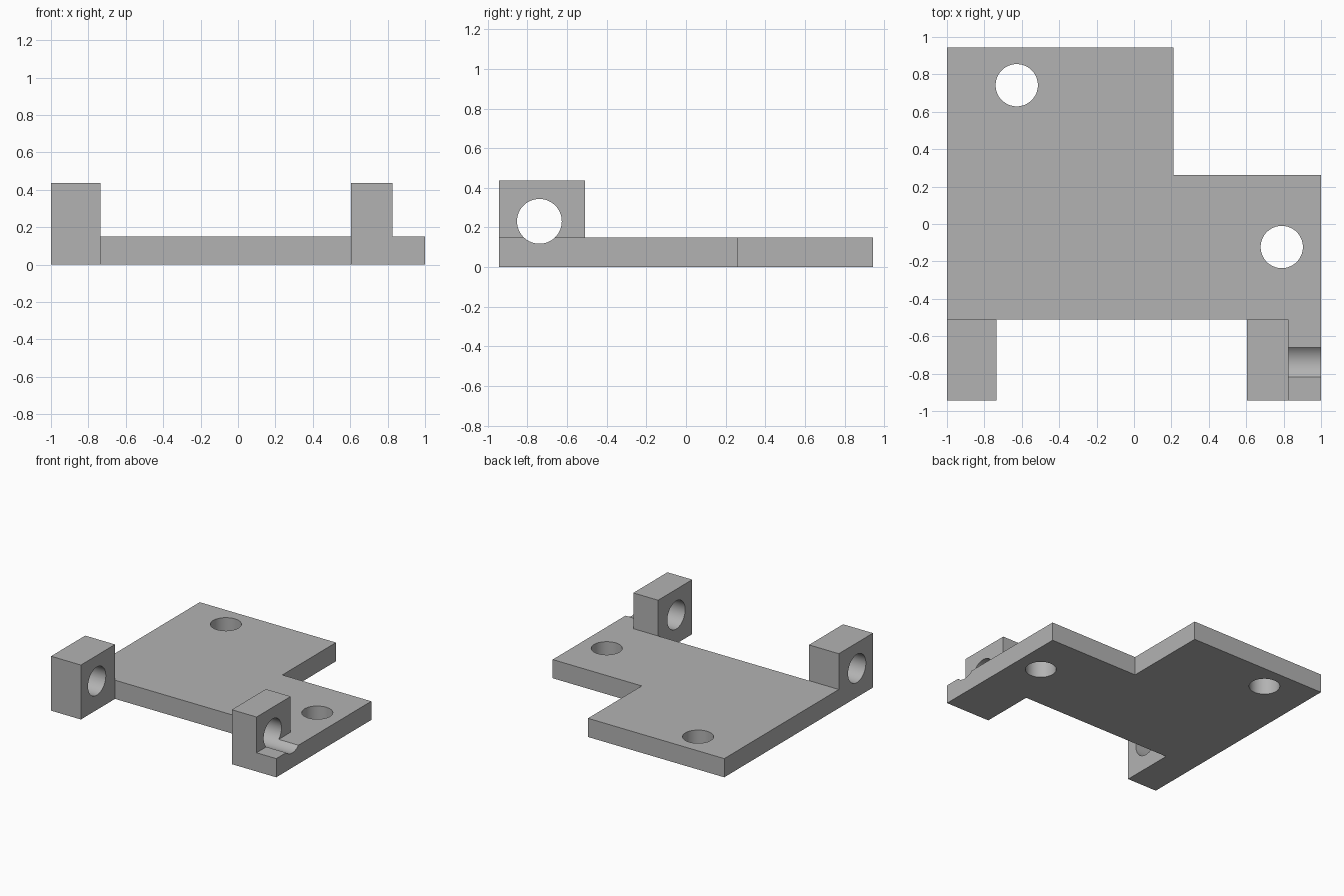
import bpy
import bmesh
import math
from mathutils import Matrix, Vector

default = bpy.data.objects.get("Cube")
if default:
    bpy.data.objects.remove(default, do_unlink=True)

grey = bpy.data.materials.new("plain grey")
grey.use_nodes = True
colour = (0.45, 0.45, 0.45, 1)
grey.diffuse_color = colour
grey.node_tree.nodes["Principled BSDF"].inputs["Base Color"].default_value = colour

FRONT, BACK = -0.943, 0.943
PLATE_TOP, LUG_TOP = 0.15, 0.437
BODY_FRONT = -0.51
HOLE_R = 0.113


def finish(name, bm):
    bmesh.ops.recalc_face_normals(bm, faces=bm.faces)
    mesh = bpy.data.meshes.new(name)
    bm.to_mesh(mesh)
    bm.free()
    mesh.materials.append(grey)
    obj = bpy.data.objects.new(name, mesh)
    bpy.context.collection.objects.link(obj)
    return obj


def prism(name, outline, height):
    bm = bmesh.new()
    face = bm.faces.new([bm.verts.new((x, y, 0)) for x, y in outline])
    solid = bmesh.ops.extrude_face_region(bm, geom=[face])["geom"]
    top = [v for v in solid if isinstance(v, bmesh.types.BMVert)]
    bmesh.ops.translate(bm, verts=top, vec=(0, 0, height))
    return finish(name, bm)


def drill(name, centre, length, along_x=False):
    bm = bmesh.new()
    turn = Matrix.Rotation(math.pi / 2, 4, "Y") if along_x else Matrix()
    bmesh.ops.create_cone(bm, cap_ends=True, segments=64, radius1=HOLE_R, radius2=HOLE_R,
                          depth=length, matrix=Matrix.Translation(Vector(centre)) @ turn)
    obj = finish(name, bm)
    obj.hide_render = True
    return obj


def combine(target, tool, operation):
    mod = target.modifiers.new(tool.name, "BOOLEAN")
    mod.operation, mod.solver, mod.object = operation, "EXACT", tool
    bpy.context.view_layer.objects.active = target
    bpy.ops.object.modifier_apply(modifier=mod.name)
    bpy.data.objects.remove(tool, do_unlink=True)


# Stepped base plate with one forward arm
bracket = prism("mounting_plate", [
    (-1, BODY_FRONT), (0.605, BODY_FRONT), (0.605, FRONT), (1, FRONT),
    (1, 0.262), (0.21, 0.262), (0.21, BACK), (-1, BACK)], PLATE_TOP)

# Two upright lugs at the front
for name, x0, x1 in (("right_lug", -1, -0.735), ("left_lug", 0.605, 0.825)):
    lug = prism(name, [(x0, FRONT), (x1, FRONT), (x1, BODY_FRONT), (x0, BODY_FRONT)], LUG_TOP)
    combine(bracket, lug, "UNION")

# Bolt holes through the plate, and the pivot bore that also grooves the arm
for name, x, y in (("back_bolt_hole", -0.627, 0.742), ("side_bolt_hole", 0.79, -0.123)):
    combine(bracket, drill(name, (x, y, 0), 1), "DIFFERENCE")
combine(bracket, drill("pivot_bore", (0, -0.74, 0.231), 3, True), "DIFFERENCE")

# Smooth bores, sharp corners
bpy.ops.object.select_all(action="DESELECT")
bracket.select_set(True)
bpy.context.view_layer.objects.active = bracket
bpy.ops.object.shade_smooth_by_angle(angle=math.radians(30))
